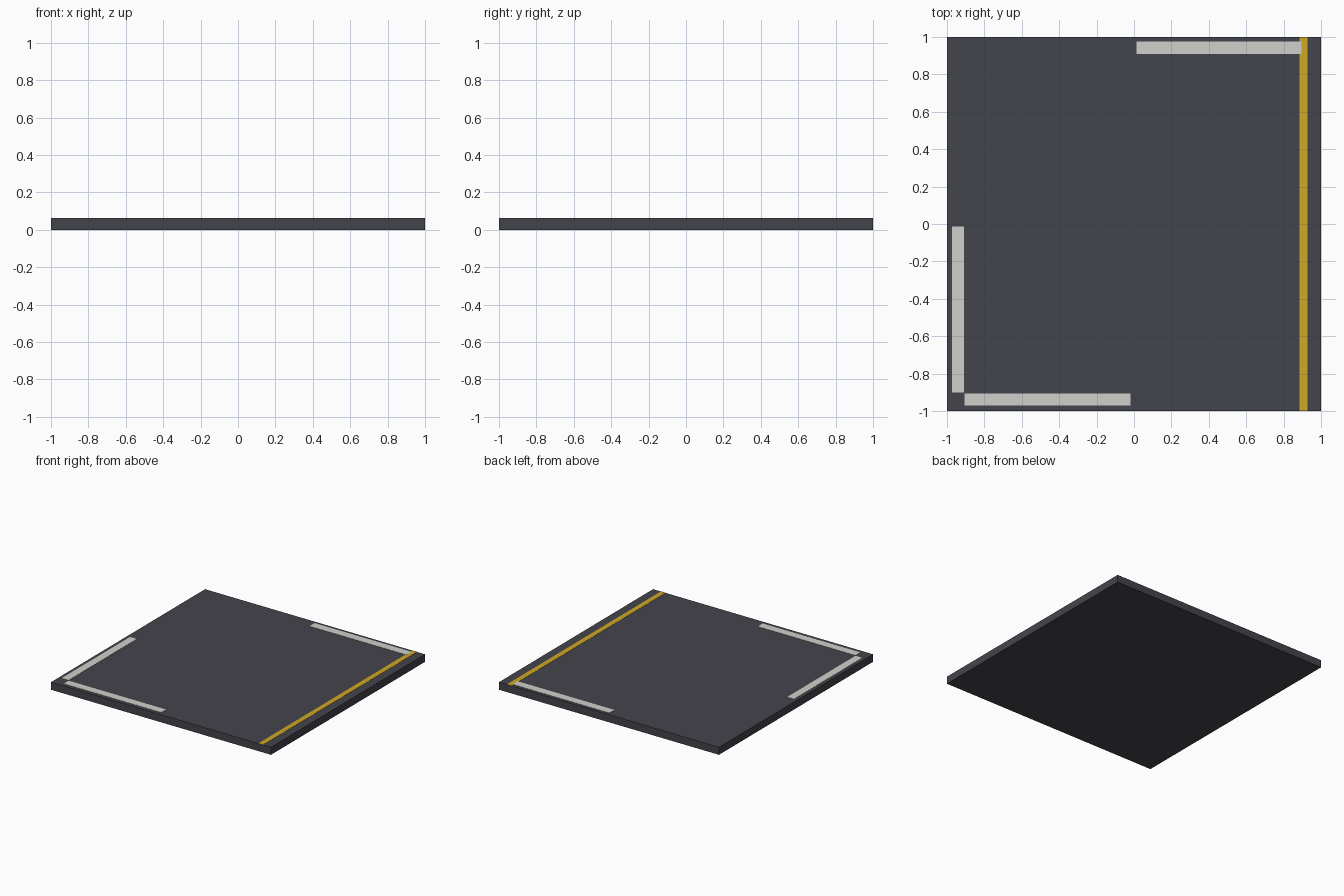
import bpy

if "Cube" in bpy.data.objects:
    bpy.data.objects.remove(bpy.data.objects["Cube"])

def srgb(r, g, b):
    f = lambda c: c / 12.92 if c <= 0.04045 else ((c + 0.055) / 1.055) ** 2.4
    return (f(r / 255), f(g / 255), f(b / 255), 1.0)

def material(name, rgb):
    m = bpy.data.materials.new(name)
    m.diffuse_color = srgb(*rgb)
    m.use_nodes = True
    m.node_tree.nodes["Principled BSDF"].inputs["Base Color"].default_value = m.diffuse_color
    return m

asphalt = material("asphalt", (68, 68, 76))
white = material("white_paint", (208, 208, 203))
yellow = material("yellow_paint", (208, 168, 36))

def box(name, x0, x1, y0, y1, z0, z1, mat):
    bpy.ops.mesh.primitive_cube_add(size=1)
    ob = bpy.context.object
    ob.name = name
    ob.scale = (x1 - x0, y1 - y0, z1 - z0)
    ob.location = ((x0 + x1) / 2, (y0 + y1) / 2, (z0 + z1) / 2)
    bpy.ops.object.transform_apply(location=True, rotation=True, scale=True)
    ob.data.materials.append(mat)
    return ob

TOP = 0.062
# Road slab
box("road_slab", -1, 1, -1, 1, 0, TOP, asphalt)

# Solid yellow edge line
box("yellow_edge_line", 0.885, 0.928, -1, 1, TOP - 0.002, TOP + 0.0015, yellow)

# White lane dashes
dashes = {
    "back_white_dash": (0.013, 0.895, 0.91, 0.975),
    "front_white_dash": (-0.905, -0.018, -0.97, -0.906),
    "left_white_dash": (-0.973, -0.91, -0.90, -0.013),
}
for name, (x0, x1, y0, y1) in dashes.items():
    box(name, x0, x1, y0, y1, TOP - 0.002, TOP + 0.002, white)
